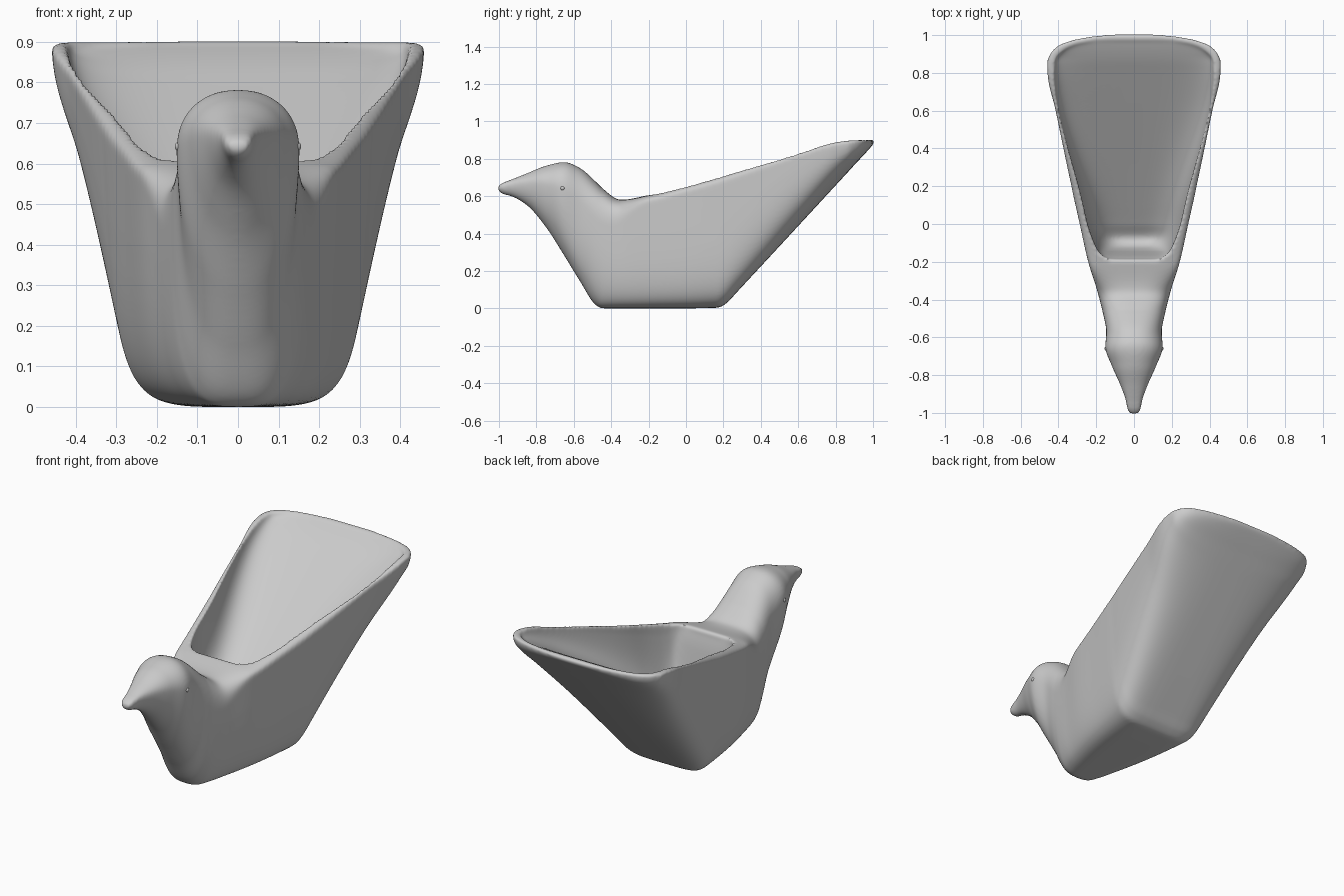
import bpy, bmesh, math

if "Cube" in bpy.data.objects:
    bpy.data.objects.remove(bpy.data.objects["Cube"])


def make_material(name, rgb):
    mat = bpy.data.materials.new(name)
    mat.use_nodes = True
    colour = (*rgb, 1)
    mat.diffuse_color = colour
    mat.node_tree.nodes["Principled BSDF"].inputs["Base Color"].default_value = colour
    return mat


def spline(keys, column):
    """Monotone smooth curve through one column of the stations."""
    xs = [k[0] for k in keys]
    vs = [k[column] for k in keys]
    last = len(xs) - 1
    d = [(vs[i + 1] - vs[i]) / (xs[i + 1] - xs[i]) for i in range(last)]
    inner = [2 * a * b / (a + b) if a * b > 0 else 0 for a, b in zip(d, d[1:])]
    m = [d[0]] + inner + [d[-1]]

    def value(x):
        i = 0
        while i < last - 1 and x > xs[i + 1]:
            i += 1
        h = xs[i + 1] - xs[i]
        t = (x - xs[i]) / h
        bulge = t * (1 - t) * ((1 - t) * (m[i] - d[i]) - t * (m[i + 1] - d[i])) * h
        return vs[i] + t * d[i] * h + bulge
    return value


def section(y, low, mid, high, width, n_top, n_low, lean, count=72):
    """Closed superellipse slice, widest at height mid, leaning in below it."""
    ring = []
    for k in range(count):
        a = math.tau * (k + 0.5) / count
        c, s = math.cos(a), math.sin(a)
        n = n_top if s > 0 else n_low
        reach = high - mid if s > 0 else mid - low
        z = mid + math.copysign(abs(s) ** (2 / n), s) * reach
        x = math.copysign(abs(c) ** (2 / n), c) * width
        ring.append((x * (1 - lean * max(mid - z, 0)), y, z))
    return ring


def loft(name, rings):
    bm = bmesh.new()
    loops = [[bm.verts.new(p) for p in ring] for ring in rings]
    for a, b in zip(loops, loops[1:]):
        for k in range(len(a)):
            j = (k + 1) % len(a)
            bm.faces.new((a[k], a[j], b[j], b[k]))
    bm.faces.new(loops[0])
    bm.faces.new(loops[-1])
    bmesh.ops.recalc_face_normals(bm, faces=bm.faces)
    mesh = bpy.data.meshes.new(name)
    bm.to_mesh(mesh)
    bm.free()
    obj = bpy.data.objects.new(name, mesh)
    bpy.context.collection.objects.link(obj)
    return obj


def steps(keys, count):
    """Steps along y, packed closer at both ends."""
    a, b = keys[0][0], keys[-1][0]
    return [a + (b - a) * (0.5 - 0.5 * math.cos(math.pi * i / count)) for i in range(count + 1)]


# Bird body from beak to tail: y, underside, top, half width, top and lower squareness
BODY = [
    (-1.005, .63, .652, .022, 3, 2), (-.985, .613, .668, .034, 3, 2),
    (-.93, .597, .69, .045, 2.5, 2), (-.85, .55, .722, .074, 2, 2),
    (-.75, .435, .762, .118, 2, 2), (-.65, .28, .782, .152, 2.2, 2.2),
    (-.57, .15, .752, .147, 2.3, 2.5), (-.48, .015, .675, .163, 2.5, 3),
    (-.45, 0, .645, .17, 2.6, 3.4), (-.35, 0, .58, .196, 3, 4.2),
    (-.2, 0, .606, .243, 4, 5), (0, 0, .66, .288, 4, 5.5),
    (.17, .003, .71, .326, 4, 5.5), (.22, .03, .726, .336, 4, 5.2),
    (.26, .073, .738, .345, 4, 5),
    (.6, .44, .84, .416, 4, 3.7), (.8, .657, .893, .459, 4, 3.1),
    (.86, .722, .9, .46, 4, 3), (.91, .777, .902, .438, 4, 3),
    (.945, .814, .902, .4, 4, 3), (.975, .847, .902, .32, 4, 3),
    (.995, .87, .902, .21, 4, 3), (1.006, .885, .9, .1, 3, 3)]
under, top, half, n_top, n_low = (spline(BODY, c) for c in range(1, 6))
# Widest height within a slice: cheeks of the head, then the rim of the bowl
widest = spline([(-1.1, .7), (-.45, .7), (-.2, .93), (1.1, .93)], 1)
rings = []
for y in steps(BODY, 180):
    low, high = under(y), top(y)
    mid = low + (high - low) * widest(y)
    rings.append(section(y, low, mid, high, half(y), n_top(y), n_low(y), .16))
body = loft("bird_bowl", rings)

# Hollow of the bowl: y, floor height, half width
HOLLOW = [
    (-.185, .585, .13), (-.17, .52, .165), (-.155, .42, .18), (-.14, .32, .193),
    (-.115, .255, .207), (-.08, .232, .223), (0, .28, .25), (.1, .344, .273),
    (.8, .797, .422), (.87, .842, .418), (.92, .87, .375), (.95, .885, .315),
    (.975, .897, .21)]
floor, span = spline(HOLLOW, 1), spline(HOLLOW, 2)
hollow = loft("hollow_cutter", [
    section(y, floor(y), top(y), top(y) + .3, span(y), 20, 3.5, .35) for y in steps(HOLLOW, 90)])
hollow.hide_render = True

# Cut the hollow, then soften the rim and all seams
cut = body.modifiers.new("hollow", "BOOLEAN")
cut.operation = "DIFFERENCE"
cut.solver = "EXACT"
cut.object = hollow
remesh = body.modifiers.new("even_skin", "REMESH")
remesh.mode = "VOXEL"
remesh.voxel_size = .008
remesh.use_smooth_shade = True
soften = body.modifiers.new("soften", "SMOOTH")
soften.factor = .5
soften.iterations = 14
bpy.context.view_layer.objects.active = body
for name in [m.name for m in body.modifiers]:
    bpy.ops.object.modifier_apply(modifier=name)
bpy.data.objects.remove(hollow)

clay = make_material("pale_grey_clay", (.6, .6, .6))
body.data.materials.append(clay)

# Small bead eyes on both sides of the head
for side, label in ((1, "left"), (-1, "right")):
    bpy.ops.mesh.primitive_uv_sphere_add(
        segments=16, ring_count=8, radius=.012, location=(side * .144, -.66, .642))
    eye = bpy.context.object
    eye.name = label + "_eye"
    eye.data.materials.append(clay)
    bpy.ops.object.shade_smooth()
